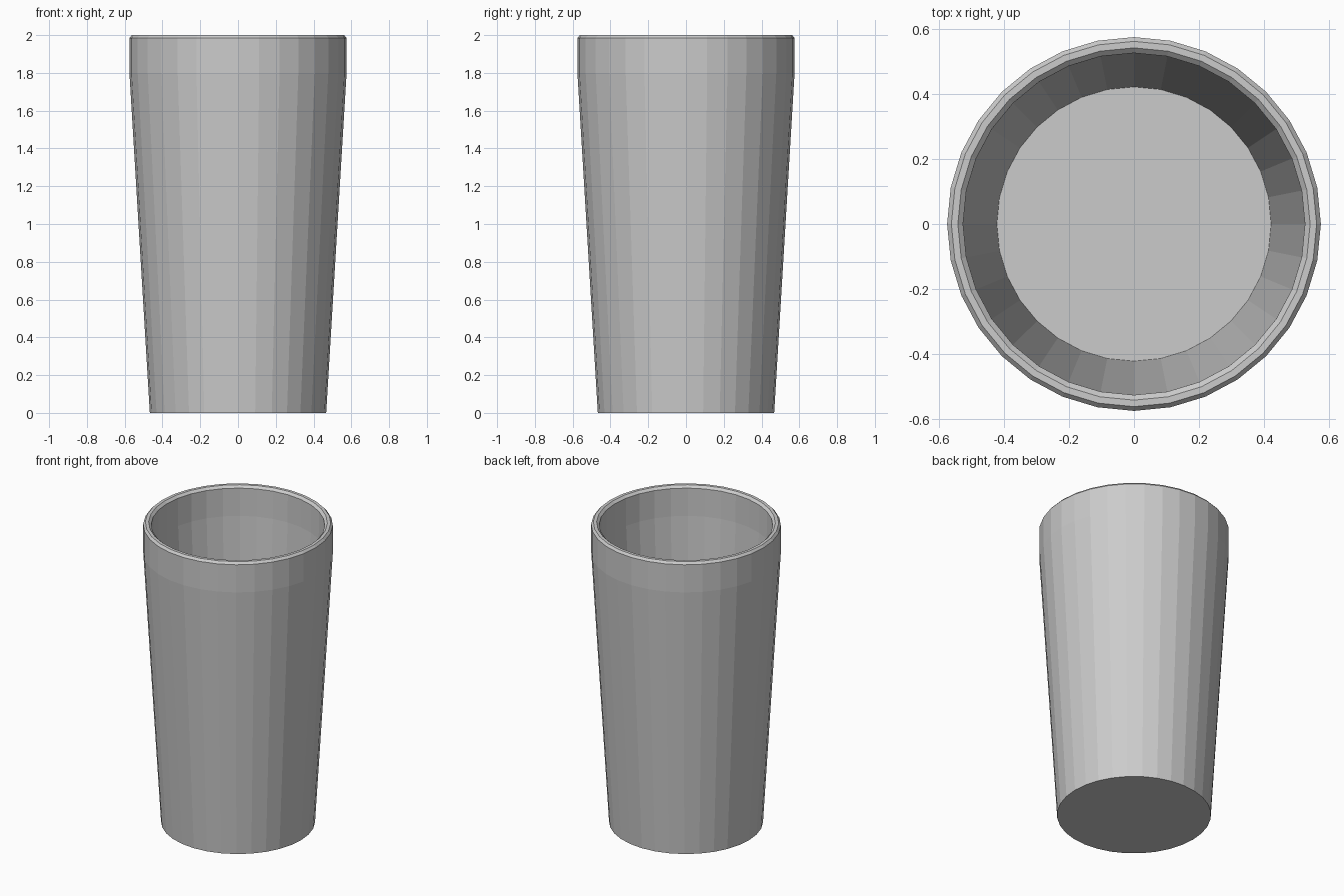
import bpy, bmesh
from math import cos, sin, tau

if "Cube" in bpy.data.objects:
    bpy.data.objects.remove(bpy.data.objects["Cube"])

SIDES = 32

# Cup cross-section (radius, height): outer wall, bevelled rim, inner wall, floor
profile = [
    (0.467, 0.0), (0.575, 1.8), (0.575, 1.985), (0.562, 2.0),
    (0.542, 2.0), (0.526, 1.985), (0.525, 1.8), (0.422, 0.06),
]

bm = bmesh.new()
rings = [[bm.verts.new((r * cos(tau * i / SIDES), r * sin(tau * i / SIDES), z))
          for i in range(SIDES)] for r, z in profile]

# Walls
for a, b in zip(rings, rings[1:]):
    for i in range(SIDES):
        j = (i + 1) % SIDES
        bm.faces.new((a[i], a[j], b[j], b[i]))

# Underside and inside floor
bm.faces.new(rings[0][::-1])
bm.faces.new(rings[-1])
bmesh.ops.recalc_face_normals(bm, faces=bm.faces)

mesh = bpy.data.meshes.new("cup")
bm.to_mesh(mesh)
bm.free()
cup = bpy.data.objects.new("cup", mesh)
bpy.context.collection.objects.link(cup)
